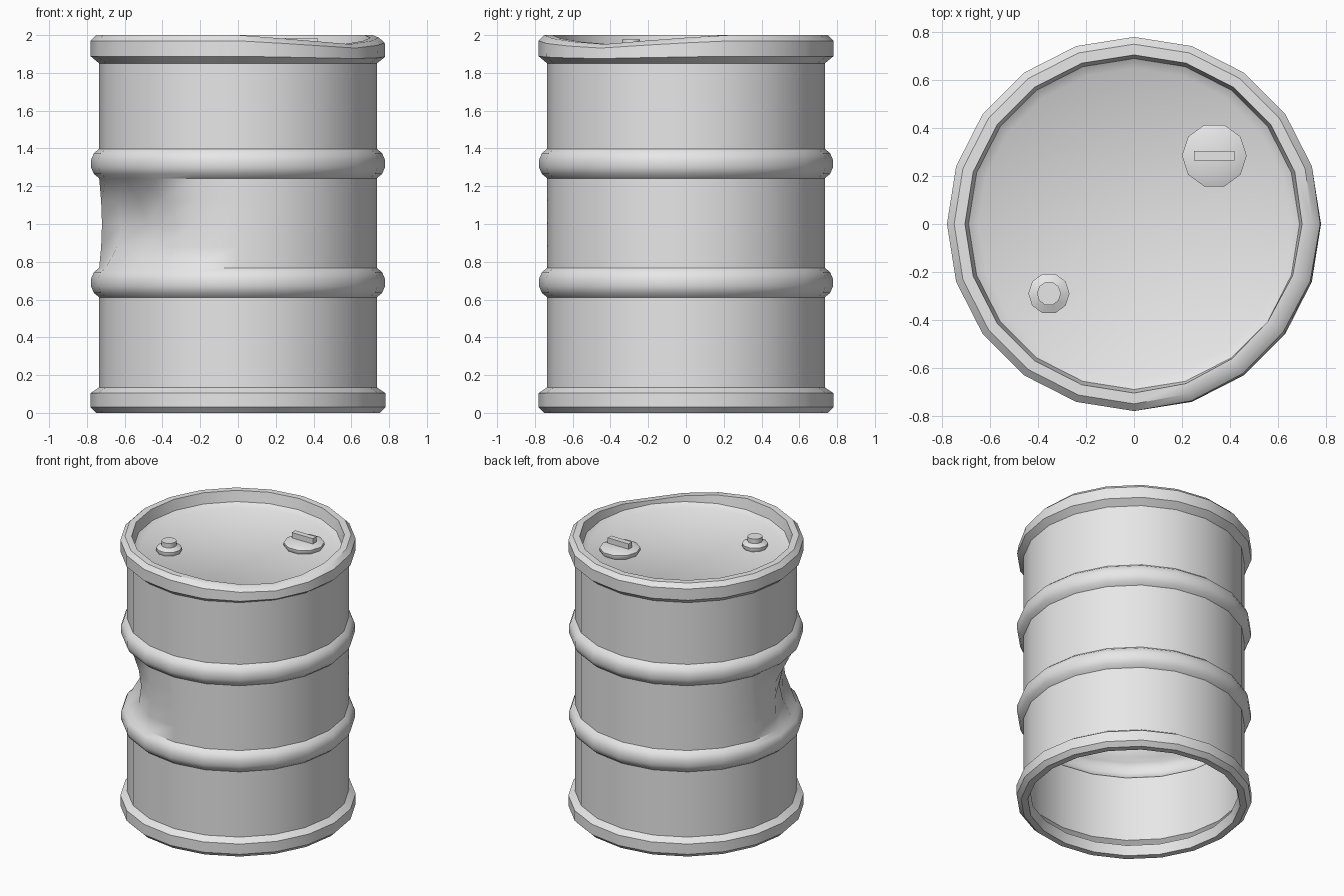
import bpy, bmesh, math

if "Cube" in bpy.data.objects:
    bpy.data.objects.remove(bpy.data.objects["Cube"])

grey = bpy.data.materials.new("plain_grey")
grey.diffuse_color = (0.8, 0.8, 0.8, 1)
grey.use_nodes = True
grey.node_tree.nodes["Principled BSDF"].inputs["Base Color"].default_value = grey.diffuse_color


def finish(bm, name, angle=40):
    mesh = bpy.data.meshes.new(name)
    bm.to_mesh(mesh)
    bm.free()
    mesh.materials.append(grey)
    obj = bpy.data.objects.new(name, mesh)
    bpy.context.collection.objects.link(obj)
    bpy.ops.object.select_all(action='DESELECT')
    obj.select_set(True)
    bpy.context.view_layer.objects.active = obj
    bpy.ops.object.shade_smooth_by_angle(angle=math.radians(angle))
    return obj


def lathe(name, profile, sides, centre=(0, 0), deform=None, cap=True, angle=40):
    """Spin (radius, z) points, listed from bottom/outside to top/inside."""
    bm = bmesh.new()
    rings = []
    for r, z in profile:
        ring = []
        for i in range(sides):
            deg = 360 * i / sides
            rr, zz = deform(r, z, deg) if deform else (r, z)
            a = math.radians(deg)
            ring.append(bm.verts.new((centre[0] + rr * math.cos(a),
                                      centre[1] + rr * math.sin(a), zz)))
        rings.append(ring)
    for lo, hi in zip(rings, rings[1:]):
        for i in range(sides):
            j = (i + 1) % sides
            bm.faces.new((lo[i], lo[j], hi[j], hi[i]))
    if cap:
        bm.faces.new(rings[-1])
    return finish(bm, name, angle)


def dents(r, z, deg):
    # dent in the middle band, front left
    if 0.78 < z < 1.23:
        d = abs(deg - 213)
        r -= 0.14 * math.exp(-(d / 22) ** 2) * math.cos((z - 1.0) / 0.24 * math.pi / 2)
    # bent top rim, front right
    if z > 1.86 and r > 0.7:
        d = abs((deg - 322 + 180) % 360 - 180)
        w = max(0, 1 - d / 52) * (z - 1.85) / 0.15
        z -= 0.05 * w
        r -= 0.015 * w
    return r, z


def hoop(z):
    return [(0.735, z - 0.078), (0.763, z - 0.055), (0.777, z - 0.022),
            (0.777, z + 0.022), (0.763, z + 0.055), (0.735, z + 0.078)]


# Drum shell: open bottom rim, two hoops, top rim and recessed lid
profile = [(0.69, 0.07), (0.705, 0), (0.75, 0), (0.78, 0.03), (0.78, 0.105), (0.735, 0.135)]
profile += hoop(0.69)
profile += [(0.735, z) for z in (0.88, 1.0, 1.12)]
profile += hoop(1.32)
profile += [(0.735, 1.85), (0.78, 1.888), (0.78, 1.97), (0.75, 2.0), (0.705, 2.0),
            (0.69, 1.925), (0.65, 1.90)]
lathe("drum_shell", profile, 20, deform=dents)

# Large filler cap with grip bar
cx, cy = 0.335, 0.285
lathe("large_cap", [(0.125, 1.895), (0.135, 1.91), (0.135, 1.93), (0.09, 1.947)],
      10, (cx, cy))
bm = bmesh.new()
bmesh.ops.create_cube(bm, size=1)
bmesh.ops.scale(bm, vec=(0.17, 0.04, 0.05), verts=bm.verts)
bmesh.ops.translate(bm, vec=(cx, cy, 1.961), verts=bm.verts)
finish(bm, "large_cap_grip")

# Small vent cap with stub
lathe("small_cap", [(0.08, 1.895), (0.086, 1.91), (0.086, 1.928), (0.05, 1.945),
                    (0.05, 1.978)], 10, (-0.355, -0.29))
